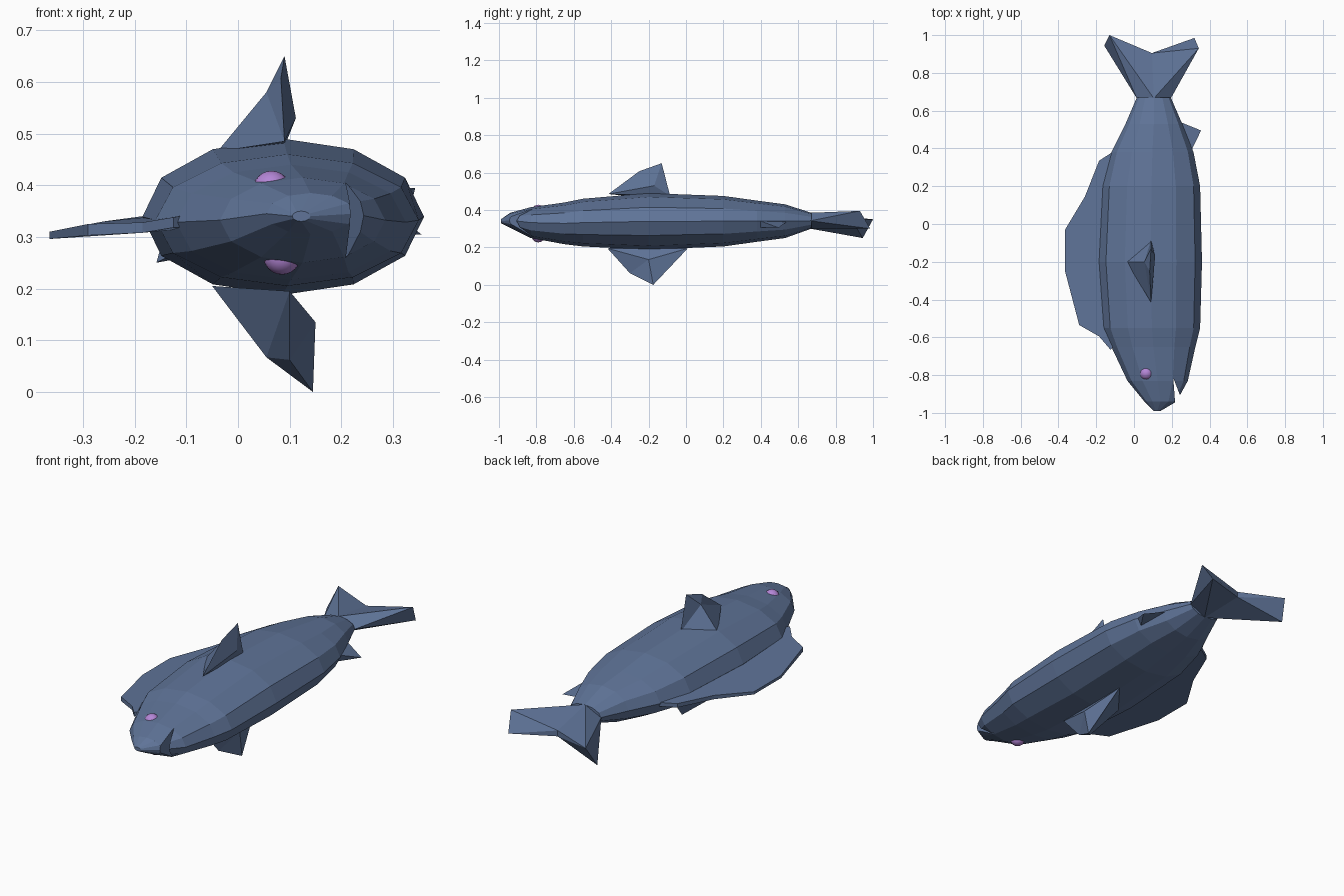
import bpy, bmesh, math
from mathutils import Vector


def material(name, rgb):
    m = bpy.data.materials.new(name)
    m.diffuse_color = (*rgb, 1)
    return m


BLUE = material("slate blue", (0.115, 0.175, 0.315))
VIOLET = material("violet", (0.46, 0.24, 0.68))


def solid(name, verts, faces, mat=BLUE):
    """Flat-faced object with outward normals."""
    bm = bmesh.new()
    vs = [bm.verts.new(v) for v in verts]
    for f in faces:
        bm.faces.new([vs[i] for i in f])
    bmesh.ops.recalc_face_normals(bm, faces=bm.faces)
    me = bpy.data.meshes.new(name)
    bm.to_mesh(me)
    bm.free()
    ob = bpy.data.objects.new(name, me)
    bpy.context.collection.objects.link(ob)
    me.materials.append(mat)
    return ob


# Body: twelve-sided rings along y (y, x min, x max, z min, z max)
SIDES = 12
rings = [
    (-0.99, 0.105, 0.14, 0.33, 0.35),
    (-0.94, 0.055, 0.225, 0.305, 0.385),
    (-0.83, -0.035, 0.285, 0.25, 0.415),
    (-0.65, -0.12, 0.325, 0.217, 0.44),
    (-0.55, -0.16, 0.35, 0.205, 0.46),
    (-0.20, -0.185, 0.36, 0.188, 0.49),
    (0.20, -0.165, 0.35, 0.205, 0.475),
    (0.38, -0.12, 0.315, 0.23, 0.45),
    (0.53, -0.045, 0.255, 0.25, 0.43),
    (0.67, 0.015, 0.195, 0.30, 0.385),
]
verts, faces = [], []
for r, (y, x0, x1, z0, z1) in enumerate(rings):
    for i in range(SIDES):
        a = 2 * math.pi * i / SIDES
        verts.append(((x0 + x1) / 2 + (x1 - x0) / 2 * math.cos(a), y,
                      (z0 + z1) / 2 + (z1 - z0) / 2 * math.sin(a)))
    for i in range(SIDES if r else 0):
        j = (i + 1) % SIDES
        p, q = (r - 1) * SIDES, r * SIDES
        faces.append((p + i, p + j, q + j, q + i))
faces.append(range(SIDES))
faces.append(range(len(verts) - SIDES, len(verts)))
body = solid("body", verts, faces)

# Mouth: a thin wedge cut out of the snout
wedge = [(0.208, -0.815), (0.2215, -1.0), (0.268, -0.97)]
cutter = solid("mouth_cutter", [(x, y, z) for z in (0.1, 0.6) for x, y in wedge],
               [(0, 1, 2), (3, 4, 5), (0, 1, 4, 3), (1, 2, 5, 4), (2, 0, 3, 5)])
cutter.hide_render = True
cutter.hide_set(True)
cut = body.modifiers.new("mouth", 'BOOLEAN')
cut.operation = 'DIFFERENCE'
cut.solver = 'EXACT'
cut.object = cutter

# Tail: two twisted lobes meeting at a notch
solid("tail", [
    (0.015, 0.665, 0.342), (0.105, 0.665, 0.385), (0.195, 0.665, 0.342), (0.105, 0.665, 0.30),
    (0.095, 0.905, 0.345),
    (-0.158, 0.945, 0.25), (-0.13, 1.0, 0.35),
    (0.343, 0.93, 0.395), (0.32, 0.985, 0.30),
    (0.095, 0.905, 0.315)],
    [(0, 6, 1), (1, 6, 4), (0, 5, 6), (0, 3, 5), (3, 9, 5), (5, 9, 6), (6, 9, 4),
     (1, 4, 7), (1, 7, 2), (2, 7, 8), (2, 8, 3), (3, 8, 9), (7, 4, 8), (4, 9, 8),
     (0, 1, 2, 3)])

# Back fin: thin plate tapering toward its outer edge (x, y, z, half thickness)
edge = [(-0.06, 0.36, 0.335, 0.015), (-0.115, 0.38, 0.335, 0.01), (-0.185, 0.335, 0.33, 0.01),
        (-0.26, 0.145, 0.32, 0.01), (-0.365, -0.03, 0.303, 0.007), (-0.365, -0.25, 0.303, 0.007),
        (-0.29, -0.535, 0.314, 0.011), (-0.185, -0.595, 0.318, 0.01),
        (-0.125, -0.665, 0.328, 0.01), (-0.06, -0.60, 0.335, 0.015)]
n = len(edge)
solid("back_fin", [(x, y, z + s * t) for s in (1, -1) for x, y, z, t in edge],
      [range(n), range(n, 2 * n)]
      + [(i, (i + 1) % n, n + (i + 1) % n, n + i) for i in range(n)])

# Side fins: folded triangular fins on both flat sides
FIN_FACES = [(0, 1, 6), (0, 6, 5), (1, 2, 6), (0, 3, 1), (3, 2, 1), (2, 3, 4),
             (2, 4, 6), (6, 4, 5), (0, 5, 4), (0, 4, 3)]
solid("upper_side_fin", [
    (0.09, -0.415, 0.485), (0.083, -0.25, 0.607), (0.09, -0.13, 0.65), (0.112, -0.17, 0.53),
    (0.09, -0.085, 0.475), (-0.04, -0.20, 0.465), (0.055, -0.20, 0.58)], FIN_FACES)
solid("lower_side_fin", [
    (0.10, -0.42, 0.195), (0.10, -0.30, 0.062), (0.145, -0.175, 0.0), (0.15, -0.20, 0.135),
    (0.10, 0.01, 0.195), (-0.05, -0.18, 0.205), (0.055, -0.27, 0.067)], FIN_FACES)

# Belly fin: small backward spike
solid("belly_fin", [(0.29, 0.36, 0.355), (0.22, 0.55, 0.345), (0.29, 0.40, 0.305),
                    (0.355, 0.495, 0.305)],
      [(0, 1, 2), (0, 1, 3), (1, 2, 3), (0, 2, 3)])

# Eyes
for name, loc in (("upper_eye", (0.065, -0.79, 0.392)), ("lower_eye", (0.085, -0.79, 0.263))):
    bpy.ops.mesh.primitive_uv_sphere_add(segments=20, ring_count=12, radius=0.036, location=loc)
    eye = bpy.context.object
    eye.name = name
    eye.data.materials.append(VIOLET)
    bpy.ops.object.shade_smooth()
